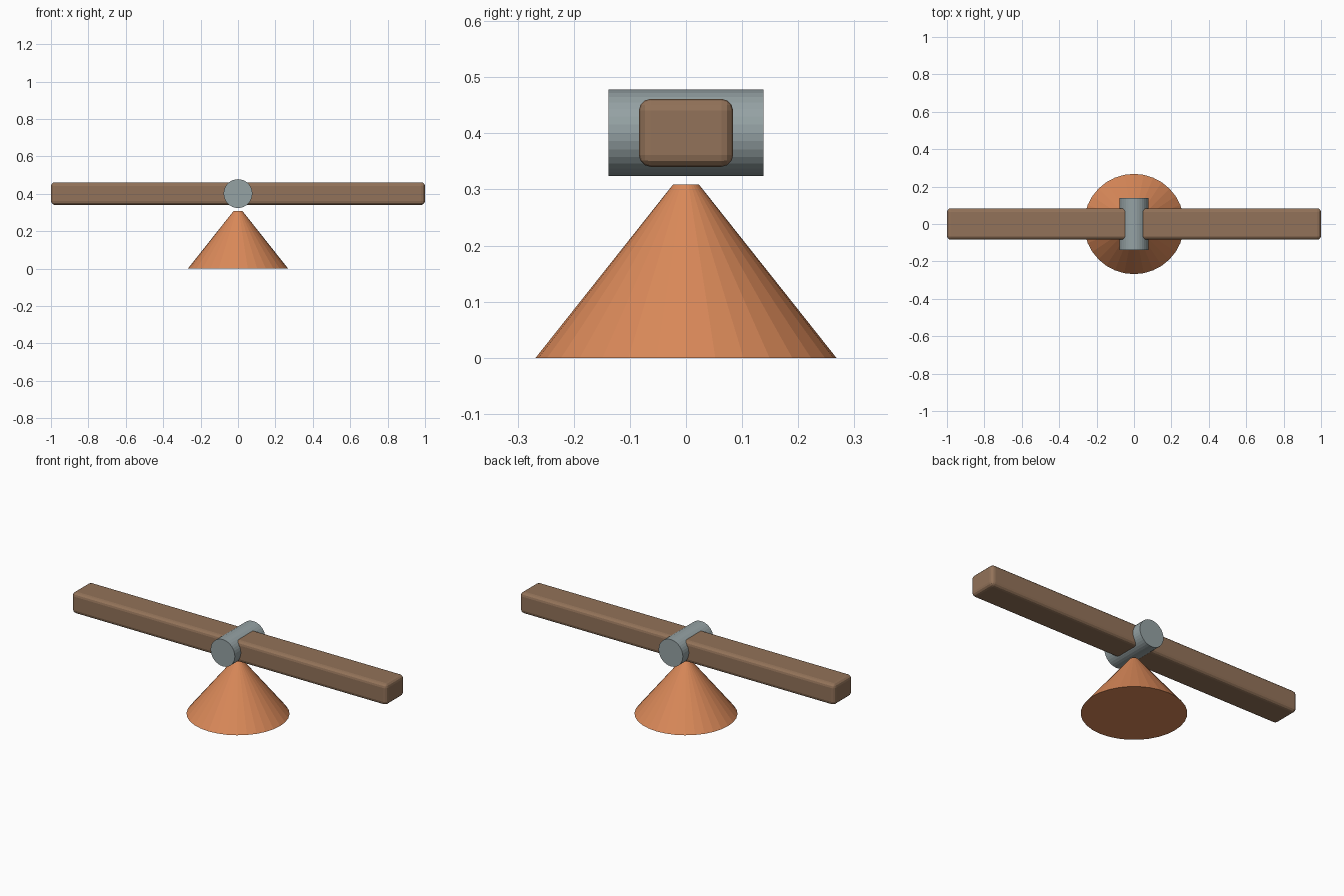
import bpy, math

if "Cube" in bpy.data.objects:
    bpy.data.objects.remove(bpy.data.objects["Cube"])

Z = 0.401  # pivot height


def paint(obj, name, rgb):
    mat = bpy.data.materials.new(name)
    mat.diffuse_color = (*rgb, 1)
    mat.use_nodes = True
    mat.node_tree.nodes["Principled BSDF"].inputs["Base Color"].default_value = mat.diffuse_color
    obj.data.materials.append(mat)


# Faceted conical stand
bpy.ops.mesh.primitive_cone_add(vertices=32, radius1=0.268, radius2=0.023,
                                depth=0.309, location=(0, 0, 0.1545))
stand = bpy.context.object
stand.name = "cone_stand"
paint(stand, "orange", (0.70, 0.25, 0.10))

# Pivot barrel lying across the beam
bpy.ops.mesh.primitive_cylinder_add(vertices=32, radius=0.077, depth=0.277,
                                    location=(0, 0, Z), rotation=(math.pi / 2, 0, 0))
pivot = bpy.context.object
pivot.name = "pivot_barrel"
paint(pivot, "steel", (0.30, 0.36, 0.37))

# Plank with rounded edges, passing through the barrel
bpy.ops.mesh.primitive_cube_add(size=1, location=(0, 0, Z))
plank = bpy.context.object
plank.name = "plank"
plank.scale = (2.0, 0.168, 0.121)
bpy.ops.object.transform_apply(location=False, rotation=False, scale=True)
bevel = plank.modifiers.new("rounded_edges", 'BEVEL')
bevel.width = 0.021
bevel.segments = 3
paint(plank, "wood", (0.29, 0.17, 0.10))
